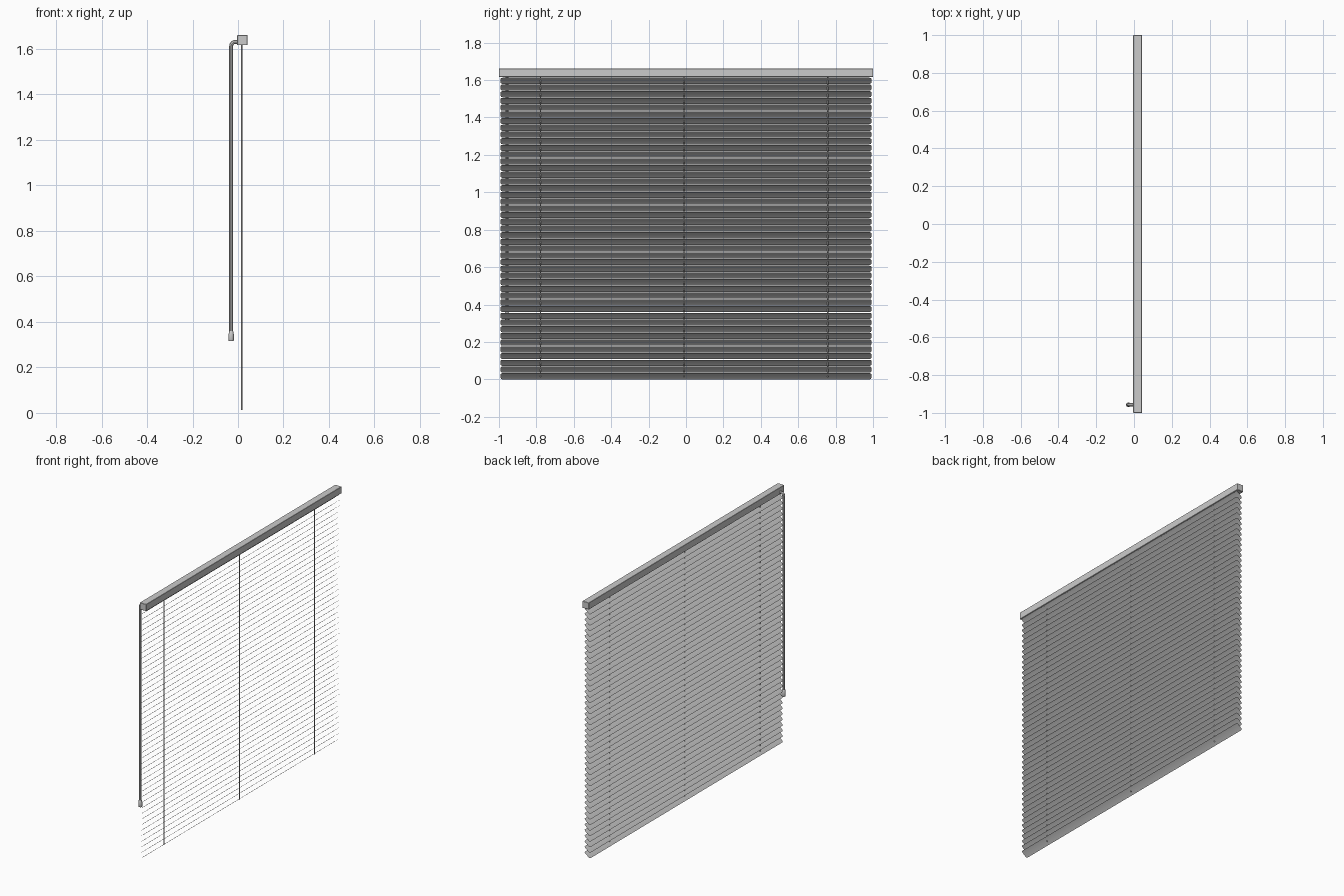
import bpy, bmesh, math

if "Cube" in bpy.data.objects:
    bpy.data.objects.remove(bpy.data.objects["Cube"])

RAIL_X0, RAIL_X1 = -0.004, 0.042
SLAT_X, CORD_X = 0.017, 0.016
WAND_X, WAND_Y = -0.030, -0.957


def new_object(name, bm):
    bmesh.ops.recalc_face_normals(bm, faces=bm.faces)
    mesh = bpy.data.meshes.new(name)
    bm.to_mesh(mesh)
    bm.free()
    ob = bpy.data.objects.new(name, mesh)
    bpy.context.collection.objects.link(ob)
    return ob


def smooth(ob):
    bpy.ops.object.select_all(action='DESELECT')
    ob.select_set(True)
    bpy.context.view_layer.objects.active = ob
    bpy.ops.object.shade_smooth_by_angle(angle=math.radians(35))


def lathe(name, profile, x, y, sides=16):
    """Closed solid of revolution about a vertical axis from (radius, z) pairs."""
    bm = bmesh.new()
    rings = [[bm.verts.new((x + r * math.cos(2 * math.pi * i / sides),
                            y + r * math.sin(2 * math.pi * i / sides), z))
              for i in range(sides)] for r, z in profile]
    for a, b in zip(rings, rings[1:]):
        for i in range(sides):
            j = (i + 1) % sides
            bm.faces.new((a[i], a[j], b[j], b[i]))
    bm.faces.new(rings[0])
    bm.faces.new(rings[-1])
    ob = new_object(name, bm)
    smooth(ob)
    return ob


# head rail
bm = bmesh.new()
bmesh.ops.create_cube(bm, size=1)
for v in bm.verts:
    v.co.x = (RAIL_X0 + RAIL_X1) / 2 + v.co.x * (RAIL_X1 - RAIL_X0)
    v.co.y *= 2
    v.co.z = 1.639 + v.co.z * 0.044
rail = new_object("head_rail", bm)
bev = rail.modifiers.new("bevel", 'BEVEL')
bev.width, bev.segments = 0.0015, 1

# slats: thin tilted sheets, slightly crowned, with rounded ends
tilt, half, corner, crown = math.radians(40), 0.0255, 0.010, 0.0015
corner_steps = [corner * (1 - math.cos(math.radians(a))) for a in (0, 30, 60, 90)]
offsets = [-half + c for c in corner_steps] + [0.0] + [half - c for c in reversed(corner_steps)]
bm = bmesh.new()
rows = []
for t in offsets:
    d = max(0.0, abs(t) - (half - corner))
    y_end = 0.991 - corner + math.sqrt(max(0.0, corner ** 2 - d ** 2))
    n = crown * (1 - (t / half) ** 2)
    x = SLAT_X + t * math.cos(tilt) - n * math.sin(tilt)
    z = 0.0165 + t * math.sin(tilt) + n * math.cos(tilt)
    rows.append([bm.verts.new((x, s * y_end, z)) for s in (-1, 1)])
for a, b in zip(rows, rows[1:]):
    bm.faces.new((a[0], a[1], b[1], b[0]))
slats = new_object("slats", bm)
smooth(slats)
arr = slats.modifiers.new("stack", 'ARRAY')
arr.count = 45
arr.use_relative_offset = False
arr.use_constant_offset = True
arr.constant_offset_displace = (0, 0, 0.0359)

# lift cords
for i, y in enumerate((-0.778, -0.010, 0.758)):
    lathe(f"lift_cord_{i + 1}", [(0.003, 0.012), (0.003, 1.62)], CORD_X, y, 8)

# tilt wand with an elbow into the rail
bend = 0.018
path = [(WAND_X, 0.34)]
path += [(WAND_X + bend * (1 - math.cos(a)), 1.613 + bend * math.sin(a))
         for a in (math.radians(k * 15) for k in range(7))]
path.append((0.002, 1.631))
curve = bpy.data.curves.new("tilt_wand", 'CURVE')
curve.dimensions = '3D'
curve.bevel_depth = 0.0085
curve.bevel_resolution = 2
curve.use_fill_caps = True
spline = curve.splines.new('POLY')
spline.points.add(len(path) - 1)
for p, (x, z) in zip(spline.points, path):
    p.co = (x, WAND_Y, z, 1)
wand = bpy.data.objects.new("tilt_wand", curve)
bpy.context.collection.objects.link(wand)
bpy.ops.object.select_all(action='DESELECT')
wand.select_set(True)
bpy.context.view_layer.objects.active = wand
bpy.ops.object.convert(target='MESH')
smooth(wand)

# wand handle
lathe("wand_handle", [(0.011, 0.317), (0.012, 0.319), (0.012, 0.342),
                      (0.0095, 0.357), (0.0085, 0.359)], WAND_X, WAND_Y)
